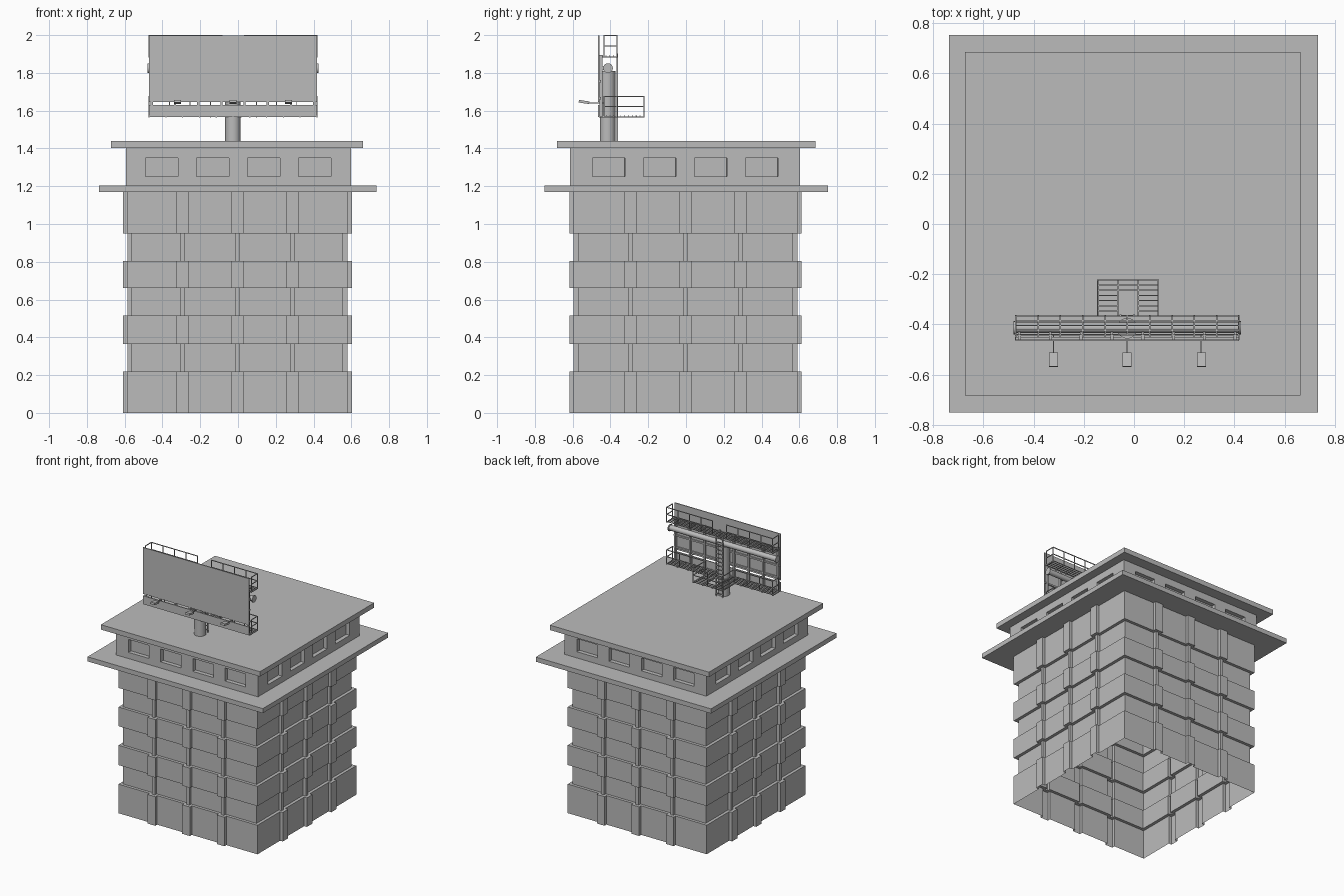
import bpy, bmesh, math
from mathutils import Matrix, Vector

if "Cube" in bpy.data.objects:
    bpy.data.objects.remove(bpy.data.objects["Cube"], do_unlink=True)

grey = bpy.data.materials.new("plain grey")
grey.use_nodes = True
COLOUR = (0.5, 0.5, 0.5, 1)
grey.diffuse_color = COLOUR
grey.node_tree.nodes["Principled BSDF"].inputs["Base Color"].default_value = COLOUR


def finish(name, bm):
    mesh = bpy.data.meshes.new(name)
    bm.to_mesh(mesh)
    bm.free()
    mesh.materials.append(grey)
    obj = bpy.data.objects.new(name, mesh)
    bpy.context.collection.objects.link(obj)
    return obj


def add_box(bm, x, y, z):
    """Box from three (low, high) ranges."""
    size = Matrix.Diagonal((x[1] - x[0], y[1] - y[0], z[1] - z[0], 1))
    mid = Matrix.Translation((sum(x) / 2, sum(y) / 2, sum(z) / 2))
    bmesh.ops.create_cube(bm, size=1, matrix=mid @ size)


def boxes(name, items):
    bm = bmesh.new()
    for item in items:
        add_box(bm, *item)
    return finish(name, bm)


def bar(a, b, t=0.005):
    """Axis-aligned square bar between two points, as box ranges."""
    return [(min(p, q) - t / 2, max(p, q) + t / 2) for p, q in zip(a, b)]


def cylinder(name, radius, a, b, sides=16):
    a, b = Vector(a), Vector(b)
    turn = (b - a).to_track_quat("Z", "Y").to_matrix().to_4x4()
    bm = bmesh.new()
    bmesh.ops.create_cone(bm, cap_ends=True, segments=sides, radius1=radius, radius2=radius,
                          depth=(b - a).length, matrix=Matrix.Translation((a + b) / 2) @ turn)
    obj = finish(name, bm)
    for f in obj.data.polygons:
        f.use_smooth = len(f.vertices) == 4
    return obj


# Tower shell: open at the bottom, lofted through alternating bands and recesses
def tower_ring(bm, z, hx, hy, pier, out):
    ring = []
    for side in range(4):
        along, away = (hx, hy) if side % 2 == 0 else (hy, hx)
        pts = [(-along, -away)]
        for c in (-0.29, 0, 0.29):
            pts += [(c - pier, -away), (c - pier, -away - out),
                    (c + pier, -away - out), (c + pier, -away)]
        turn = Matrix.Rotation(side * math.pi / 2, 3, "Z")
        ring += [bm.verts.new(turn @ Vector((x, y, 0)) + Vector((-0.003, -0.003, z))) for x, y in pts]
    return ring


bm = bmesh.new()
BAND, RECESS = (0.583, 0.592, 0.032, 0.023), (0.56, 0.57, 0.012, 0.023)
heights = (0, 0.22, 0.365, 0.515, 0.66, 0.805, 0.95, 1.17)
previous = None
for i in range(len(heights) - 1):
    style = RECESS if i % 2 else BAND
    for z in heights[i:i + 2]:
        ring = tower_ring(bm, z, *style)
        if previous:
            for k in range(len(ring)):
                n = (k + 1) % len(ring)
                bm.faces.new((previous[k], previous[n], ring[n], ring[k]))
        previous = ring
finish("tower_walls", bm)

# Slabs
boxes("lower_slab", [((-0.737, 0.733), (-0.75, 0.753), (1.17, 1.205))])
boxes("roof_slab", [((-0.672, 0.662), (-0.683, 0.685), (1.403, 1.44))])

# Top storey with recessed windows
bm = bmesh.new()
windows = []
rows = (1.205, 1.252, 1.35, 1.403)
for side in range(4):
    along, away = (0.595, 0.608) if side % 2 == 0 else (0.608, 0.595)
    cols = [-along]
    for c in (-0.405, -0.135, 0.135, 0.405):
        cols += [c - 0.086, c + 0.086]
    cols.append(along)
    turn = Matrix.Rotation(side * math.pi / 2, 3, "Z")
    grid = [[bm.verts.new(turn @ Vector((x, -away, z)) + Vector((0.002, -0.005, 0)))
             for x in cols] for z in rows]
    for r in range(len(rows) - 1):
        for c in range(len(cols) - 1):
            f = bm.faces.new((grid[r][c], grid[r][c + 1], grid[r + 1][c + 1], grid[r + 1][c]))
            if r == 1 and c % 2:
                windows.append(f)
bm.normal_update()
bmesh.ops.inset_individual(bm, faces=windows, thickness=0.0005, depth=-0.03)
finish("top_storey", bm)

# Sign post and cross pipe
X0, X1, MID = -0.471, 0.418, -0.027
FRONT, BACK = -0.462, -0.366
cylinder("sign_post", 0.041, (MID, -0.415, 1.44), (MID, -0.415, 1.81), 24)
cylinder("cross_pipe", 0.02, (X0, -0.413, 1.825), (X1, -0.413, 1.825))
for name, x in (("right_pipe_cap", X0 - 0.004), ("left_pipe_cap", X1 + 0.004)):
    cylinder(name, 0.026, (x - 0.004, -0.413, 1.825), (x + 0.004, -0.413, 1.825))

# Sign panel and apron below it
boxes("sign_panel", [((X0, X1), (-0.466, -0.459), (1.645, 1.997))])
boxes("sign_apron", [((X0, X1), (-0.466, -0.459), (1.567, 1.63))])

# Ribs behind the panel, tied to the cross pipe
xs = [X0 + 0.015 + (X1 - X0 - 0.03) * i / 7 for i in range(8)]
ribs = [((x - 0.006, x + 0.006), (-0.459, -0.443), (1.57, 1.895)) for x in xs]
ribs += [((x - 0.005, x + 0.005), (-0.45, -0.41), (1.815, 1.835)) for x in xs]
ribs += [((X0, X1), (-0.459, -0.45), (z, z + 0.012)) for z in (1.66, 1.75)]
boxes("panel_ribs", ribs)


# Walkways: slatted floor with cross beams
def floor(x0, x1, y0, y1, z, beams, slats):
    items = [bar((x0, y, z), (x1, y, z)) for y in
             [y0 + (y1 - y0) * i / slats for i in range(slats + 1)]]
    items += [bar((x, y0, z - 0.005), (x, y1, z - 0.005), 0.006) for x in
              [x0 + (x1 - x0) * i / beams for i in range(beams + 1)]]
    return items


def railing(corners, z, height, gap=0.1):
    """Posts with a top and a middle rail along a path of (x, y) corners."""
    items = []
    for a, b in zip(corners, corners[1:]):
        for h in (height / 2, height):
            items.append(bar((*a, z + h), (*b, z + h)))
        a, b = Vector(a), Vector(b)
        n = max(1, round((b - a).length / gap))
        for i in range(n + 1):
            p = a.lerp(b, i / n)
            items.append(bar((*p, z), (*p, z + height)))
    return items


boxes("lower_walkway", floor(X0, X1, FRONT + 0.004, BACK, 1.572, 10, 5))
boxes("upper_walkway", floor(X0, X1, FRONT + 0.02, BACK, 1.89, 10, 4))
P0, P1, PY = -0.145, 0.097, -0.223
platform = floor(P0, -0.063, BACK, PY, 1.572, 1, 7) + floor(0.016, P1, BACK, PY, 1.572, 1, 7)
platform += floor(-0.063, 0.016, PY - 0.04, PY, 1.572, 1, 2)
boxes("rear_platform", platform)

# Railings
boxes("lower_railing",
      railing([(X0, -0.435), (X0, BACK), (P0, BACK), (P0, PY), (P1, PY), (P1, BACK),
               (X1, BACK), (X1, -0.435)], 1.572, 0.102))
boxes("upper_railing",
      railing([(X0, -0.435), (X0, BACK), (-0.085, BACK)], 1.89, 0.107)
      + railing([(0.035, BACK), (X1, BACK), (X1, -0.435)], 1.89, 0.107))

# Ladder behind the post
ladder = [bar((MID + s, -0.364, 1.44), (MID + s, -0.364, 1.9), 0.007) for s in (-0.027, 0.027)]
ladder += [bar((MID - 0.027, -0.364, 1.46 + 0.03 * i), (MID + 0.027, -0.364, 1.46 + 0.03 * i))
           for i in range(15)]
boxes("ladder", ladder)

# Floodlights on arms in front of the panel
for name, x in (("right_light", -0.32), ("middle_light", MID), ("left_light", 0.268)):
    boxes(name + "_arm", [bar((x, -0.515, 1.64), (x, -0.44, 1.64))])
    bm = bmesh.new()
    add_box(bm, (-0.018, 0.018), (-0.028, 0.028), (-0.007, 0.007))
    bm.transform(Matrix.Translation((x, -0.54, 1.646)) @ Matrix.Rotation(-0.15, 4, "X"))
    finish(name, bm)
